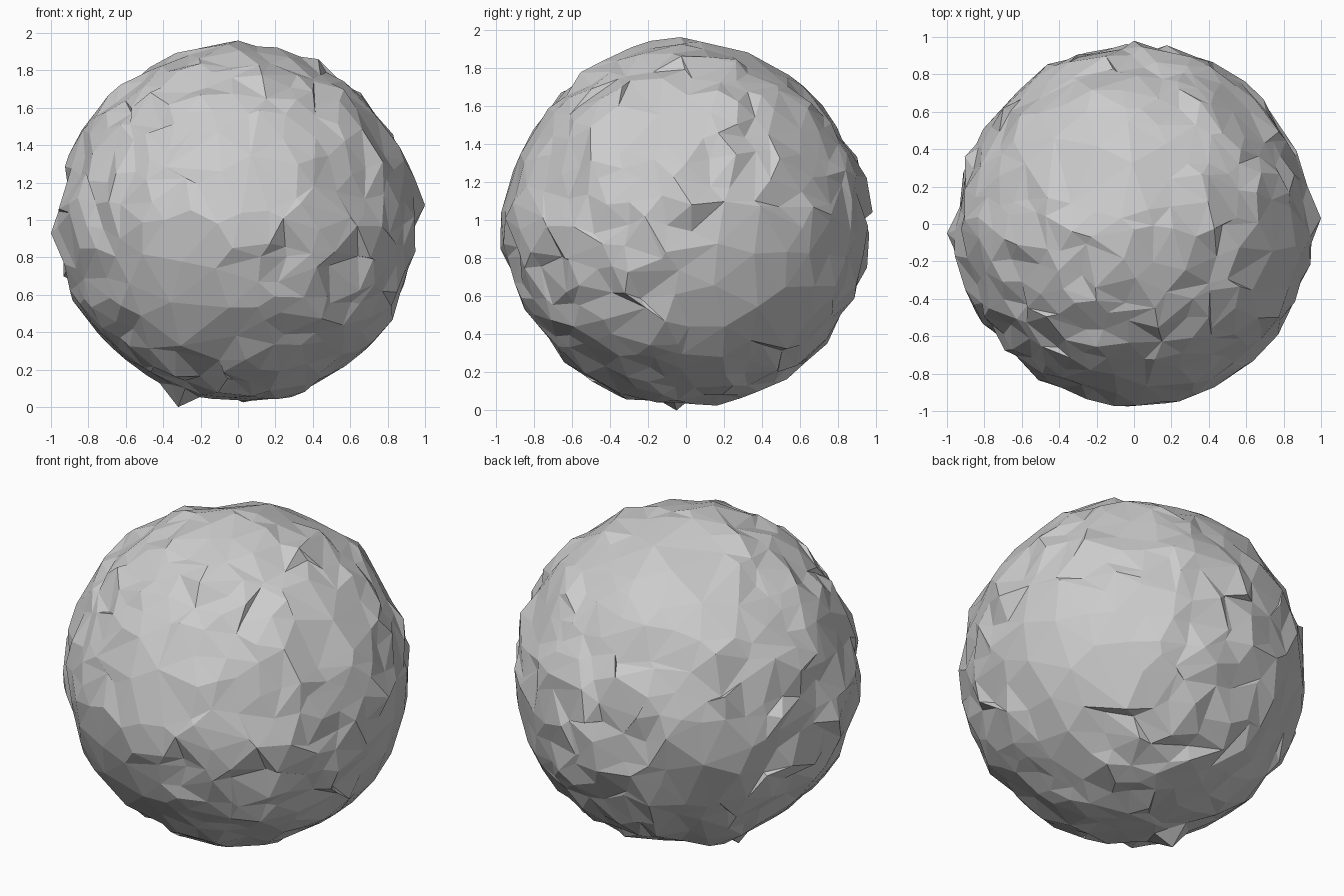
import bpy
import bmesh
import random
from mathutils import Vector

random.seed(7)

cube = bpy.data.objects.get("Cube")
if cube:
    bpy.data.objects.remove(cube, do_unlink=True)

CENTRE = Vector((0, 0, 0.98))

# Calm patches on the boulder: direction, reach
CALM = [(Vector(d).normalized(), reach) for d, reach in (
    ((0.03, -0.9, 0.35), 0.3),
    ((-0.3, -0.9, -0.35), 0.42),
    ((0.75, -0.15, 0.6), 0.3),
    ((0.85, 0.33, -0.36), 0.42),
    ((-0.1, 0.35, 0.9), 0.28),
    ((-0.69, 0.69, -0.19), 0.3),
    ((-0.45, 0.45, 0.75), 0.25),
)]

# Outermost chips, measured from the centre
PEAKS = [Vector(p) for p in (
    (1.0, 0.03, 0.1), (-1.0, -0.05, -0.05),
    (0.0, 0.98, 0.06), (-0.03, -0.975, -0.13),
    (0.0, -0.03, 0.98), (-0.32, -0.05, -0.98),
)]


def is_calm(p):
    return any((p - d).length < reach for d, reach in CALM)


def random_direction():
    while True:
        v = Vector([random.gauss(0, 1) for _ in range(3)])
        if v.length > 0.1:
            return v.normalized()


# Scatter points over a sphere, sparse on calm patches and dense elsewhere
points = []
for _ in range(7000):
    p = random_direction()
    gap = 0.19 if is_calm(p) else 0.105
    if all((p - q).length_squared > gap * gap for q in points):
        points.append(p)

# Join the points into a closed faceted shell
bm = bmesh.new()
for p in points:
    bm.verts.new(p)
bmesh.ops.convex_hull(bm, input=list(bm.verts))

# Chip the rough areas in, out and sideways, keep calm patches nearly round
for v in bm.verts:
    p = v.co.normalized()
    if is_calm(p):
        v.co = p * random.uniform(0.945, 0.965)
    else:
        push = random_direction()
        slide = push - p * push.dot(p)
        v.co = (p + slide * random.uniform(0, 0.085)).normalized()
        v.co *= random.uniform(0.925, 0.98)

# Pull out the highest chips
for peak in PEAKS:
    nearest = min(bm.verts, key=lambda v: (v.co - peak).length)
    nearest.co = peak

# Stand the boulder on the ground
bmesh.ops.translate(bm, verts=bm.verts, vec=CENTRE)

mesh = bpy.data.meshes.new("boulder")
bm.to_mesh(mesh)
bm.free()
boulder = bpy.data.objects.new("boulder", mesh)
bpy.context.collection.objects.link(boulder)

# Plain grey stone
stone = bpy.data.materials.new("grey stone")
stone.use_nodes = True
colour = (0.6, 0.6, 0.6, 1)
stone.diffuse_color = colour
stone.node_tree.nodes["Principled BSDF"].inputs["Base Color"].default_value = colour
mesh.materials.append(stone)
